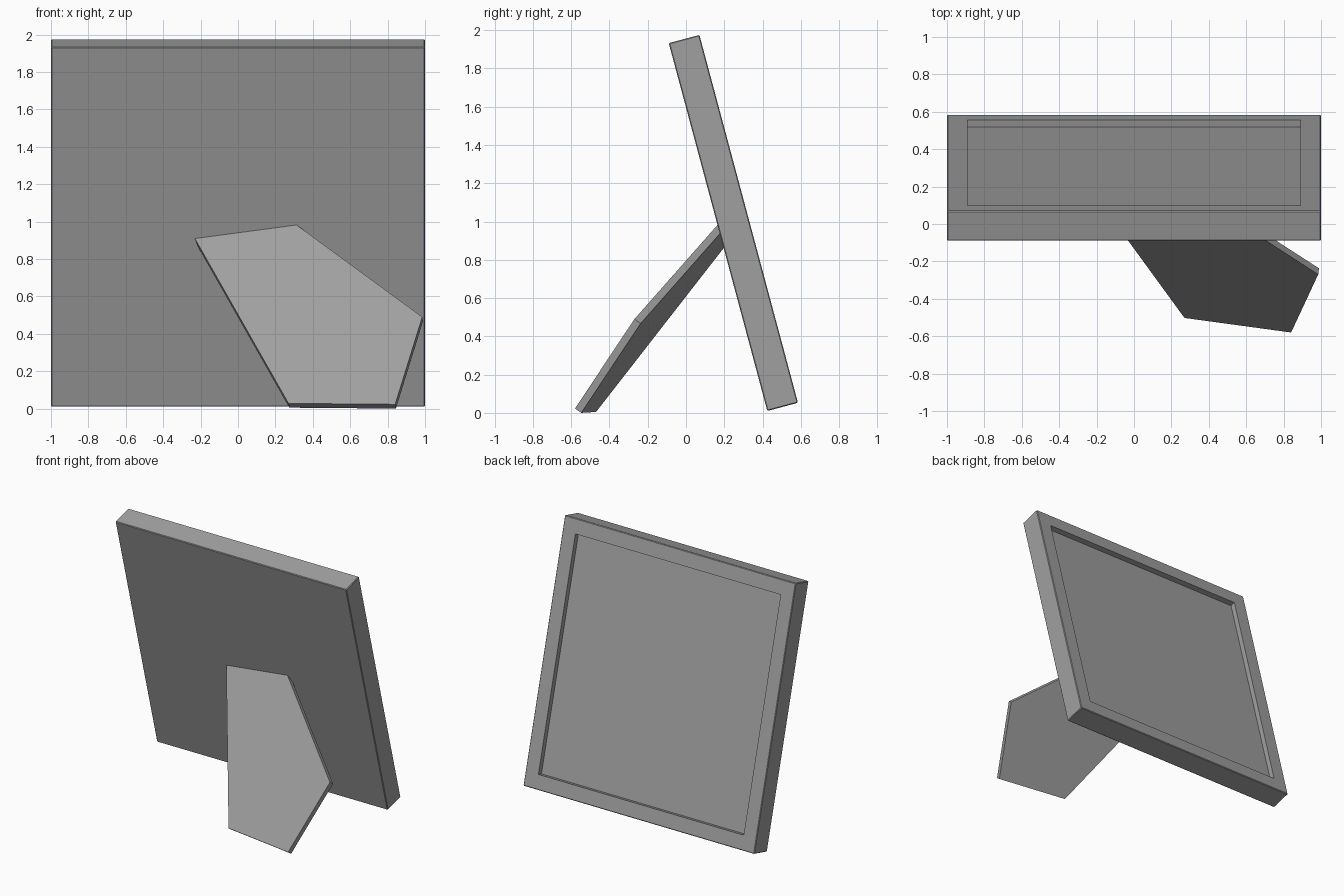
import bpy
import bmesh
from math import radians
from mathutils import Vector

cube = bpy.data.objects.get("Cube")
if cube:
    bpy.data.objects.remove(cube, do_unlink=True)

grey = bpy.data.materials.new("mid grey")
grey.use_nodes = True
colour = (0.35, 0.35, 0.35, 1)
grey.diffuse_color = colour
grey.node_tree.nodes["Principled BSDF"].inputs["Base Color"].default_value = colour


def add_object(name, bm):
    bmesh.ops.recalc_face_normals(bm, faces=bm.faces)
    mesh = bpy.data.meshes.new(name)
    bm.to_mesh(mesh)
    bm.free()
    mesh.materials.append(grey)
    obj = bpy.data.objects.new(name, mesh)
    bpy.context.collection.objects.link(obj)
    return obj


# Leaning picture frame: slim slab with softened edges
width, thickness, height = 2.0, 0.166, 1.99
bm = bmesh.new()
bmesh.ops.create_cube(bm, size=1)
bmesh.ops.scale(bm, vec=(width, thickness, height), verts=bm.verts)
bmesh.ops.bevel(bm, geom=bm.edges[:], offset=0.005, segments=1, affect='EDGES')

# Recessed picture panel
panel = max(bm.faces, key=lambda f: f.calc_center_median().y)
bmesh.ops.inset_region(bm, faces=[panel], thickness=0.15)
walls = bmesh.ops.extrude_face_region(bm, geom=[panel])["geom"]
floor = [v for v in walls if isinstance(v, bmesh.types.BMVert)]
bmesh.ops.translate(bm, vec=(0, -0.04, 0), verts=floor)
if panel.is_valid:
    bmesh.ops.delete(bm, geom=[panel], context='FACES_ONLY')

frame = add_object("picture_frame", bm)
frame.location = (0, 0.2475, 0.9925)
frame.rotation_euler.x = radians(15)

# Five-sided easel stand: outline projected on a slanted plane, then thickened
slope_x, slope_z, foot = -0.13, 0.705, Vector((0.84, -0.58, 0.023))
outline = [(-0.245, 0.935), (0.275, 1.01), (0.985, 0.49), (0.84, 0.023), (0.27, 0.028)]
back = Vector((-slope_x, 1, -slope_z)).normalized() * 0.04
bm = bmesh.new()
verts = [bm.verts.new((x, foot.y + slope_x * (x - foot.x) + slope_z * (z - foot.z), z))
         for x, z in outline]
face = bm.faces.new(verts)
extruded = bmesh.ops.extrude_face_region(bm, geom=[face], use_keep_orig=True)["geom"]
bmesh.ops.translate(bm, vec=back, verts=[v for v in extruded if isinstance(v, bmesh.types.BMVert)])
add_object("easel_stand", bm)
